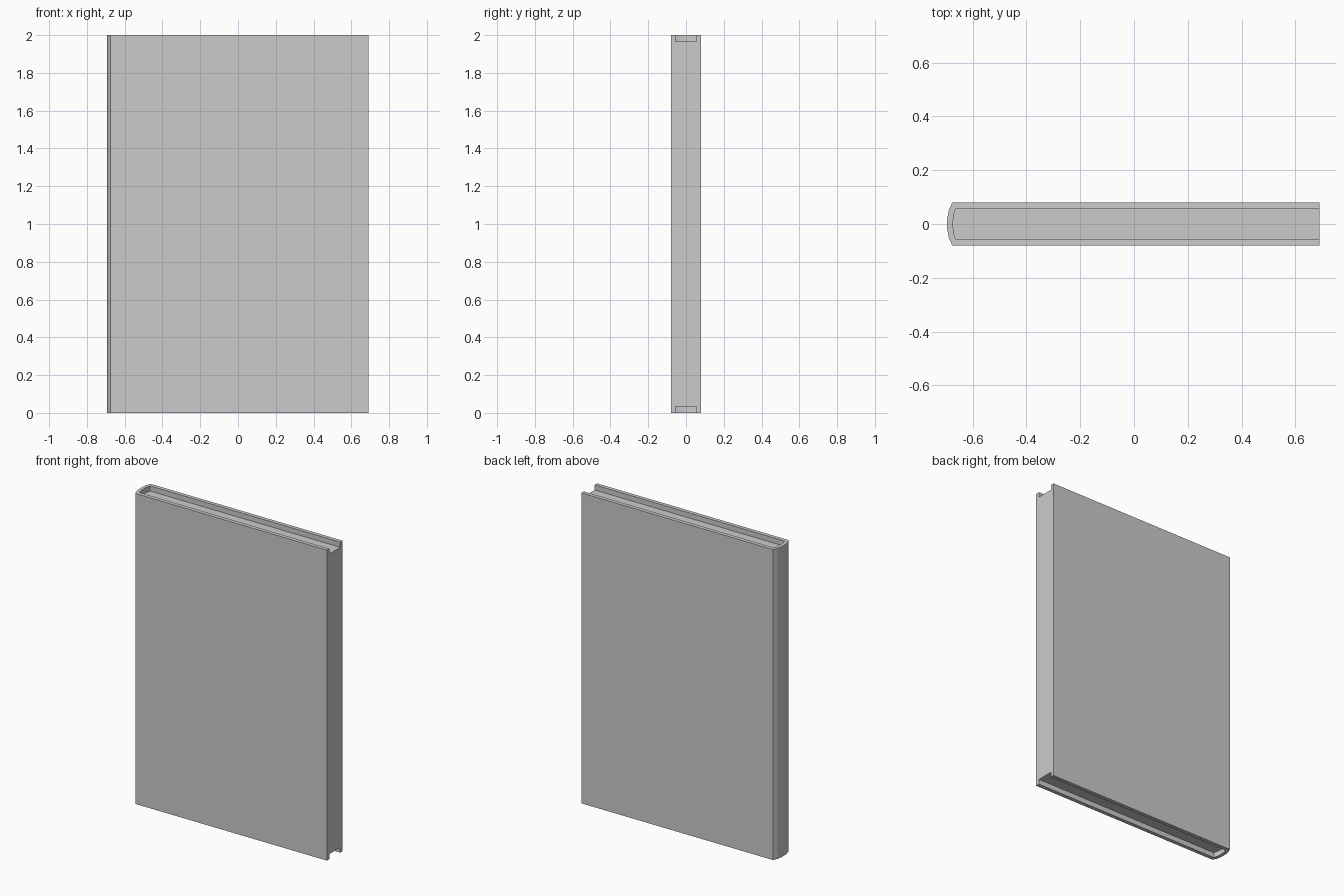
import bpy, bmesh

if "Cube" in bpy.data.objects:
    bpy.data.objects.remove(bpy.data.objects["Cube"])

HEIGHT = 2.0
FORE_EDGE = 0.69
INSET = 0.033          # how far the pages sit below the cover edges


def extrude_profile(name, points, z0, z1):
    """Extrude a closed xy outline from z0 to z1."""
    bm = bmesh.new()
    face = bm.faces.new([bm.verts.new((x, y, z0)) for x, y in points])
    ext = bmesh.ops.extrude_face_region(bm, geom=[face])
    verts = [v for v in ext["geom"] if isinstance(v, bmesh.types.BMVert)]
    bmesh.ops.translate(bm, verts=verts, vec=(0, 0, z1 - z0))
    bmesh.ops.recalc_face_normals(bm, faces=bm.faces[:])
    mesh = bpy.data.meshes.new(name)
    bm.to_mesh(mesh)
    bm.free()
    obj = bpy.data.objects.new(name, mesh)
    bpy.context.collection.objects.link(obj)
    return obj


def mirrored(half):
    """Complete a half outline (y > 0) by mirroring it across y = 0."""
    return half + [(x, -y) for x, y in reversed(half)]


# Outlines run from the fore edge round the slightly rounded spine
outer = mirrored([(FORE_EDGE, 0.08), (-0.675, 0.08), (-0.688, 0.053), (-0.694, 0.02)])
inner = mirrored([(FORE_EDGE, 0.055), (-0.664, 0.055), (-0.669, 0.036), (-0.672, 0.014)])

# Cover: front board, spine and back board as one U-shaped shell
extrude_profile("cover", outer + inner[::-1], 0, HEIGHT)

# Pages: block filling the cover, flush at the fore edge
extrude_profile("pages", inner, INSET, HEIGHT - INSET)
